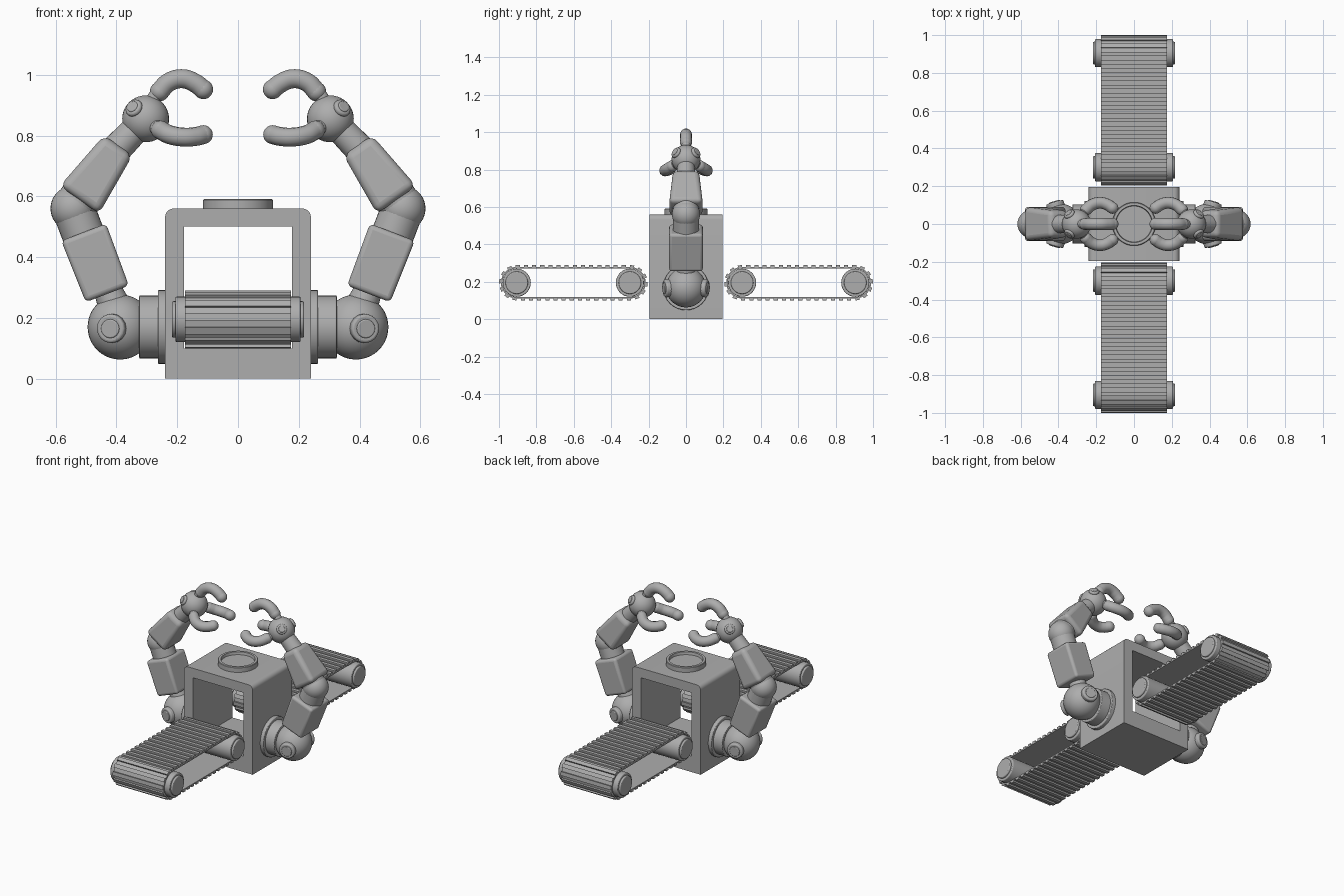
import bpy, bmesh, math
from mathutils import Vector, Matrix

cube = bpy.data.objects.get("Cube")
if cube:
    bpy.data.objects.remove(cube, do_unlink=True)

grey = bpy.data.materials.new("plain_grey")
grey.use_nodes = True
grey.diffuse_color = (0.42, 0.42, 0.42, 1)
grey.node_tree.nodes["Principled BSDF"].inputs["Base Color"].default_value = (0.42, 0.42, 0.42, 1)


def finish(ob, name, bevel=0, segments=3, smooth=True):
    ob.name = name
    ob.data.materials.clear()
    ob.data.materials.append(grey)
    if bevel:
        mod = ob.modifiers.new("rounding", 'BEVEL')
        mod.width, mod.segments, mod.limit_method = bevel, segments, 'ANGLE'
    if smooth:
        bpy.ops.object.select_all(action='DESELECT')
        ob.select_set(True)
        bpy.context.view_layer.objects.active = ob
        bpy.ops.object.shade_smooth_by_angle(angle=math.radians(40))
    return ob


def mesh_object(name, bm, **kw):
    bmesh.ops.recalc_face_normals(bm, faces=bm.faces)
    me = bpy.data.meshes.new(name)
    bm.to_mesh(me)
    bm.free()
    ob = bpy.data.objects.new(name, me)
    bpy.context.collection.objects.link(ob)
    return finish(ob, name, **kw)


def rod(name, a, b, r1, r2=None, sides=32, bevel=0):
    """Round bar or cone from point a to point b."""
    a, b = Vector(a), Vector(b)
    bm = bmesh.new()
    bmesh.ops.create_cone(bm, cap_ends=True, segments=sides, radius1=r1,
                          radius2=r1 if r2 is None else r2, depth=(b - a).length)
    rot = (b - a).to_track_quat('Z', 'Y').to_matrix().to_4x4()
    bm.transform(Matrix.Translation((a + b) / 2) @ rot)
    return mesh_object(name, bm, bevel=bevel)


def ball(name, c, r):
    bm = bmesh.new()
    bmesh.ops.create_uvsphere(bm, u_segments=32, v_segments=20, radius=r)
    bm.transform(Matrix.Translation(c))
    return mesh_object(name, bm)


def limb(name, a, b, bottom, top, bevel):
    """Tapered block from a to b; bottom and top are (width, depth)."""
    a, b = Vector(a), Vector(b)
    d = b - a
    bm = bmesh.new()
    bmesh.ops.create_cube(bm, size=1)
    for v in bm.verts:
        w, dep = top if v.co.z > 0 else bottom
        v.co = (v.co.x * w, v.co.y * dep, v.co.z * d.length)
    bm.transform(Matrix.Translation((a + b) / 2) @ Matrix.Rotation(math.atan2(d.x, d.z), 4, 'Y'))
    return mesh_object(name, bm, bevel=bevel, segments=4)


def finger(name, points, r):
    cu = bpy.data.curves.new(name, 'CURVE')
    cu.dimensions, cu.bevel_depth, cu.bevel_resolution = '3D', r, 5
    cu.use_fill_caps = True
    sp = cu.splines.new('BEZIER')
    sp.bezier_points.add(len(points) - 1)
    for p, co in zip(sp.bezier_points, points):
        p.co = co
        p.handle_left_type = p.handle_right_type = 'AUTO'
    ob = bpy.data.objects.new(name, cu)
    bpy.context.collection.objects.link(ob)
    bpy.ops.object.select_all(action='DESELECT')
    ob.select_set(True)
    bpy.context.view_layer.objects.active = ob
    bpy.ops.object.convert(target='MESH')
    finish(bpy.context.object, name)
    for end, co in (("base", points[0]), ("tip", points[-1])):
        ball(name + "_" + end, co, r)


# Body: arch-topped frame around a tunnel, extruded along y
def rounded_outline(hw, z0, z1, r):
    pts = [(-hw, z0), (hw, z0)]
    for sx, start in ((1, 0), (-1, 90)):
        for k in range(6):
            t = math.radians(start + k * 18)
            pts.append((sx * (hw - r) + r * math.cos(t), z1 - r + r * math.sin(t)))
    return pts


def prism(name, pts, half_depth, **kw):
    bm = bmesh.new()
    face = bm.faces.new([bm.verts.new((x, -half_depth, z)) for x, z in pts])
    out = bmesh.ops.extrude_face_region(bm, geom=[face])
    moved = [g for g in out["geom"] if isinstance(g, bmesh.types.BMVert)]
    bmesh.ops.translate(bm, verts=moved, vec=(0, 2 * half_depth, 0))
    return mesh_object(name, bm, **kw)


body = prism("body", rounded_outline(0.24, 0, 0.56, 0.028), 0.196, smooth=False)
cutter = prism("tunnel_cutter", [(-0.177, 0.1), (0.177, 0.1), (0.177, 0.5), (-0.177, 0.5)], 0.4, smooth=False)
cutter.hide_render = True
cutter.hide_set(True)
cut = body.modifiers.new("tunnel", 'BOOLEAN')
cut.object, cut.operation, cut.solver = cutter, 'DIFFERENCE', 'EXACT'
bpy.ops.object.select_all(action='DESELECT')
body.select_set(True)
bpy.context.view_layer.objects.active = body
bpy.ops.object.modifier_apply(modifier="tunnel")
bpy.data.objects.remove(cutter, do_unlink=True)
bpy.ops.object.shade_smooth_by_angle(angle=math.radians(30))

# Round dish on the roof: profile turned about z
bm = bmesh.new()
rings = []
for r, z in ((0.115, 0.555), (0.115, 0.588), (0.112, 0.591), (0.098, 0.591), (0.095, 0.574)):
    rings.append([bm.verts.new((r * math.cos(k * math.tau / 48), r * math.sin(k * math.tau / 48), z))
                  for k in range(48)])
for lo, hi in zip(rings, rings[1:]):
    for k in range(48):
        bm.faces.new((lo[k], lo[k - 1], hi[k - 1], hi[k]))
bm.faces.new(rings[-1])
mesh_object("roof_dish", bm)

# Arms
for side, s in (("left", 1), ("right", -1)):
    def P(x, z, y=0):
        return Vector((s * x, y, z))

    # Shoulder
    rod(side + "_shoulder_plate", P(0.235, 0.17), P(0.263, 0.17), 0.122, bevel=0.004)
    rod(side + "_shoulder_collar", P(0.25, 0.17), P(0.325, 0.17), 0.104, bevel=0.004)
    ball(side + "_shoulder_ball", P(0.388, 0.17), 0.107)
    rod(side + "_shoulder_neck", P(0.395, 0.21), P(0.432, 0.3), 0.058, 0.045)
    # Lower arm, elbow, upper arm
    limb(side + "_lower_arm", P(0.43, 0.279), P(0.508, 0.482), (0.152, 0.18), (0.158, 0.18), 0.016)
    rod(side + "_elbow_lower", P(0.5, 0.45), P(0.542, 0.56), 0.07)
    ball(side + "_elbow_ball", P(0.542, 0.56), 0.075)
    rod(side + "_elbow_upper", P(0.542, 0.56), P(0.49, 0.635), 0.07)
    limb(side + "_upper_arm", P(0.522, 0.588), P(0.394, 0.768), (0.158, 0.18), (0.115, 0.14), 0.026)
    # Wrist
    rod(side + "_wrist_neck", P(0.41, 0.745), P(0.304, 0.855), 0.05, 0.045)
    ball(side + "_wrist_ball", P(0.304, 0.855), 0.077)
    rod(side + "_upper_finger_peg", P(0.3, 0.885), P(0.258, 0.95), 0.024)
    finger(side + "_upper_finger",
           [P(0.258, 0.945), P(0.228, 0.975), P(0.182, 0.987), P(0.14, 0.972), P(0.114, 0.952)], 0.032)

    for f, label in ((-1, "front"), (1, "back")):
        # Joint knobs, with a shallow raised centre
        for joint, c, d, r in (("shoulder", P(0.388, 0.17), P(0.03, -0.005, f * 0.107), 0.048),
                               ("wrist", P(0.304, 0.855), P(0.04, 0.037, f * 0.055), 0.03)):
            rod(f"{side}_{joint}_knob_{label}", c, c + d * 1.08, r, sides=16, bevel=0.008)
            rod(f"{side}_{joint}_knob_cap_{label}", c, c + d * 1.12, r * 0.65, sides=16, bevel=0.004)
        # Lower fingers
        rod(f"{side}_{label}_finger_peg", P(0.3, 0.85, f * 0.02), P(0.25, 0.814, f * 0.08), 0.024)
        finger(f"{side}_{label}_finger",
               [P(0.255, 0.818, f * 0.075), P(0.225, 0.803, f * 0.1), P(0.18, 0.795, f * 0.112),
                P(0.14, 0.797, f * 0.102), P(0.114, 0.803, f * 0.085)], 0.031)


# Conveyors
NEAR, FAR, AXLE_Z = 0.30, 0.905, 0.195


def belt_point(t, r):
    """Point at fraction t around the belt loop, r from the axles."""
    run, turn = FAR - NEAR, math.pi * 0.085
    u = (t % 1) * 2 * (run + turn)
    flip = u >= run + turn
    u -= (run + turn) if flip else 0
    if u < run:
        y, z = u - run / 2, r
    else:
        a = (u - run) / 0.085
        y, z = run / 2 + r * math.sin(a), r * math.cos(a)
    if flip:
        y, z = -y, -z
    return (NEAR + FAR) / 2 + y, AXLE_Z + z


for label, f in (("front", -1), ("back", 1)):
    # Ribbed belt: alternating high and low steps outside, smooth inside
    bm = bmesh.new()
    steps = 80
    loops = []
    for i in range(steps):
        for j in (i, i + 1):
            column = []
            for r in (0.095 if i % 2 else 0.085, 0.077):
                y, z = belt_point(j / steps, r)
                column.append([bm.verts.new((x, f * y, z)) for x in (-0.175, 0.175)])
            loops.append(column)
    for k in range(len(loops)):
        (o1, i1), (o0, i0) = loops[k], loops[k - 1]
        bm.faces.new((o0[0], o0[1], o1[1], o1[0]))
        if k % 2:
            bm.faces.new((i0[0], i1[0], i1[1], i0[1]))
            for e in (0, 1):
                bm.faces.new((o0[e], o1[e], i1[e], i0[e]))
    bmesh.ops.remove_doubles(bm, verts=bm.verts, dist=0.0001)
    mesh_object(label + "_belt", bm, smooth=False)

    # Rollers with stepped end caps
    for end, y in (("near", NEAR), ("far", FAR)):
        for part, half, r in (("roller", 0.206, 0.075), ("roller_cap", 0.217, 0.06)):
            rod(f"{label}_{end}_{part}", (-half, f * y, AXLE_Z), (half, f * y, AXLE_Z), r, bevel=0.005)
